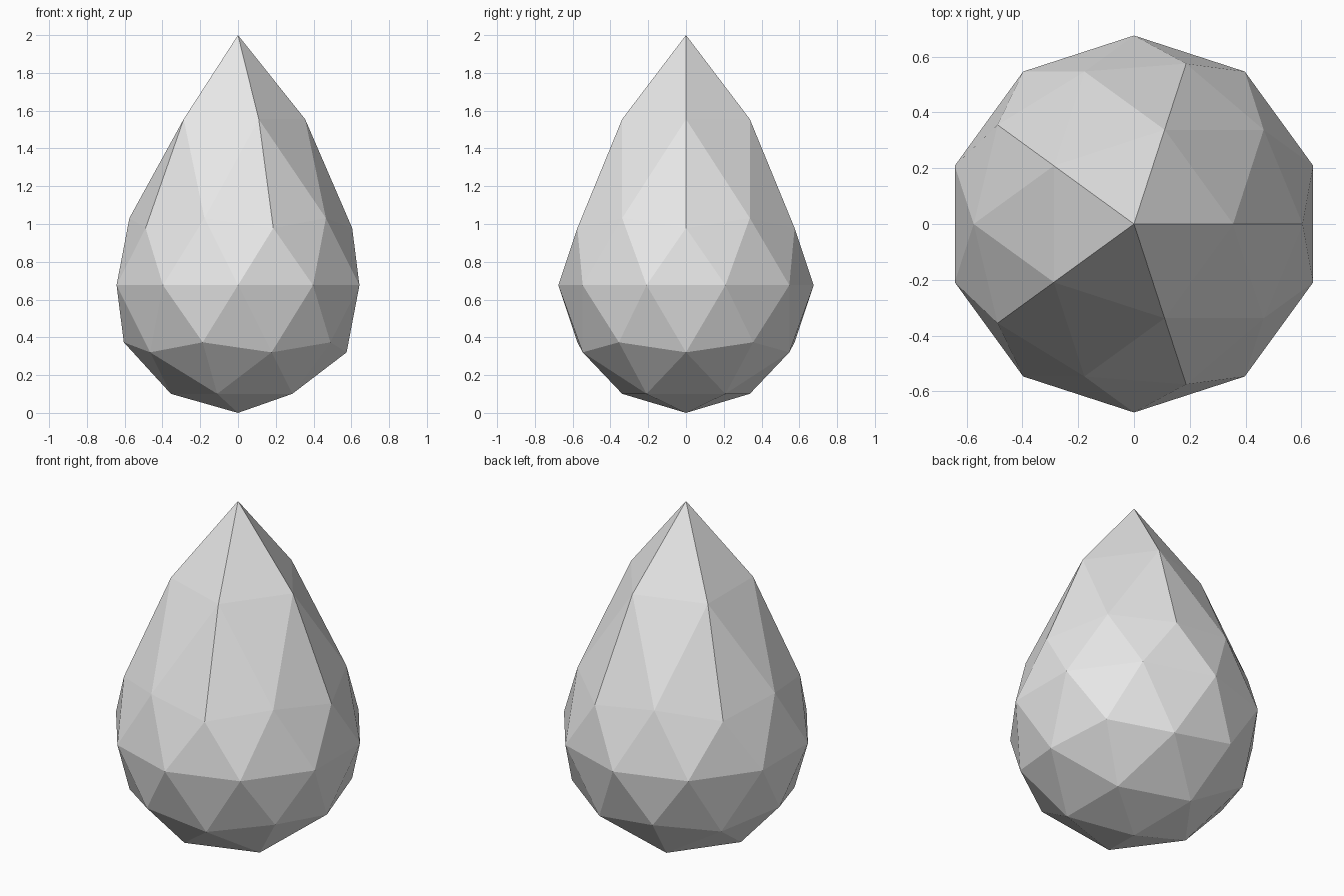
import bpy
import bmesh

RADIUS = 0.676

default_cube = bpy.data.objects.get("Cube")
if default_cube:
    bpy.data.objects.remove(default_cube, do_unlink=True)

# Plain grey material
grey = bpy.data.materials.new("light_grey")
grey.use_nodes = True
colour = (0.8, 0.8, 0.8, 1)
grey.diffuse_color = colour
grey.node_tree.nodes["Principled BSDF"].inputs["Base Color"].default_value = colour

# Low-poly ball resting on the ground
bm = bmesh.new()
bmesh.ops.create_icosphere(bm, subdivisions=2, radius=RADIUS)
bmesh.ops.translate(bm, verts=bm.verts, vec=(0, 0, RADIUS))

# Pull the crown up into a point: tip highest, the ring around it part way
for v in bm.verts:
    height = v.co.z / RADIUS - 1
    if height > 0.95:
        v.co.z = 2.0
    elif height > 0.7:
        v.co.z = 1.555

mesh = bpy.data.meshes.new("droplet")
bm.to_mesh(mesh)
bm.free()
mesh.materials.append(grey)

droplet = bpy.data.objects.new("droplet", mesh)
bpy.context.collection.objects.link(droplet)
